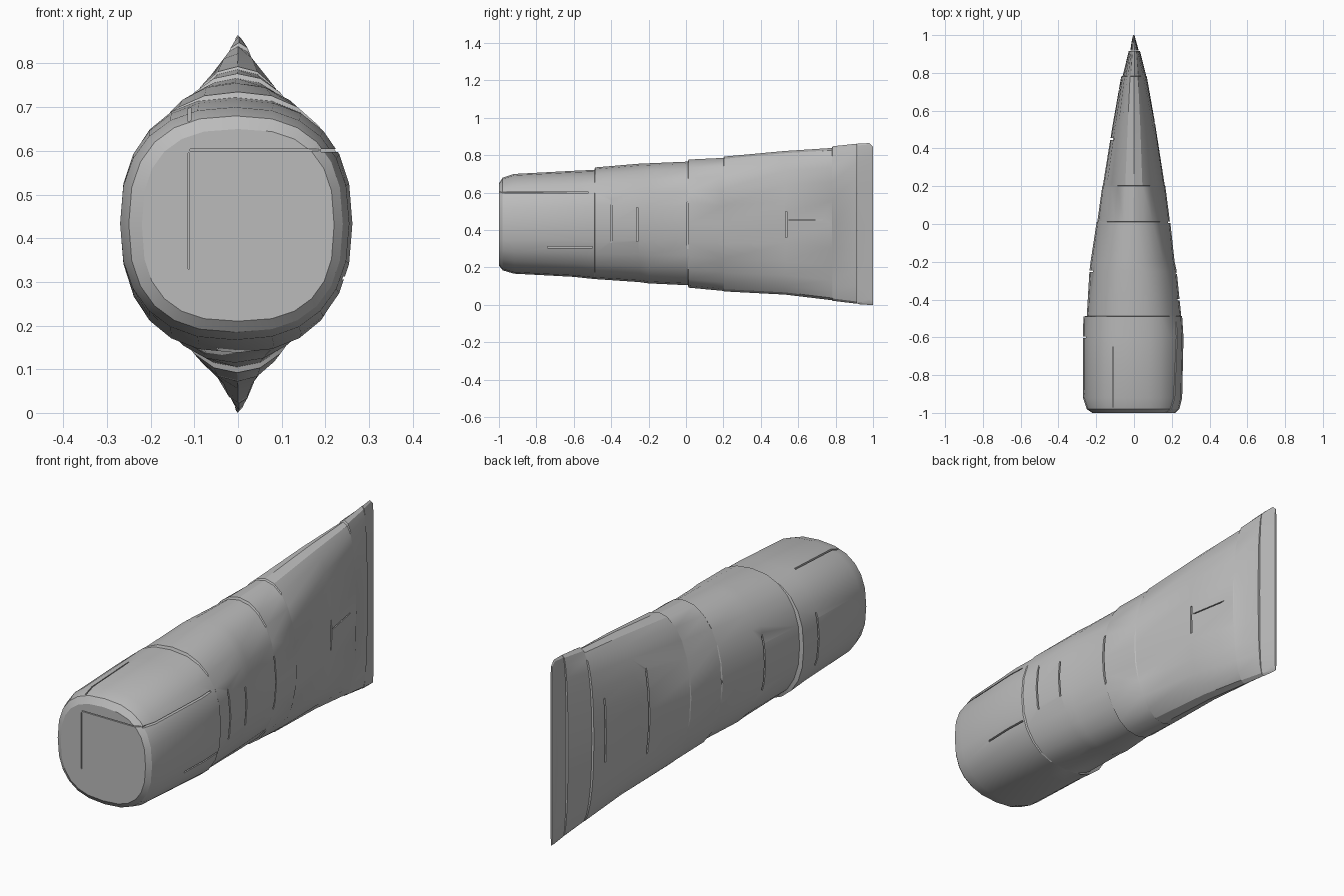
import bpy, bmesh, math
from mathutils import Matrix, Vector

cube = bpy.data.objects.get("Cube")
if cube:
    bpy.data.objects.remove(cube, do_unlink=True)

SIDES = 24

grey = bpy.data.materials.new("plain grey")
grey.use_nodes = True
GREY = (0.5, 0.5, 0.5, 1)
grey.diffuse_color = GREY
grey.node_tree.nodes["Principled BSDF"].inputs["Base Color"].default_value = GREY


def make_object(name, bm):
    bmesh.ops.recalc_face_normals(bm, faces=bm.faces)
    mesh = bpy.data.meshes.new(name)
    bm.to_mesh(mesh)
    bm.free()
    obj = bpy.data.objects.new(name, mesh)
    bpy.context.collection.objects.link(obj)
    mesh.materials.append(grey)
    return obj


def smooth(obj):
    bpy.ops.object.select_all(action='DESELECT')
    obj.select_set(True)
    bpy.context.view_layer.objects.active = obj
    bpy.ops.object.shade_smooth_by_angle(angle=math.radians(25))


def signed_power(v, e):
    return math.copysign(abs(v) ** e, v)


def loft(name, stations):
    """Closed loft through rounded sections: y, x min, x max, z min, z max, squareness."""
    bm = bmesh.new()
    rings = []
    for y, x0, x1, z0, z1, p in stations:
        ring = []
        for i in range(SIDES):
            a = math.tau * i / SIDES
            x = (x0 + x1) / 2 + (x1 - x0) / 2 * signed_power(math.cos(a), 2 / p)
            z = (z0 + z1) / 2 + (z1 - z0) / 2 * signed_power(math.sin(a), 2 / p)
            ring.append(bm.verts.new((x, y, z)))
        rings.append(ring)
    for a, b in zip(rings, rings[1:]):
        for i in range(SIDES):
            j = (i + 1) % SIDES
            bm.faces.new((a[i], a[j], b[j], b[i]))
    bm.faces.new(rings[0])
    bm.faces.new(rings[-1])
    return make_object(name, bm)


# Tube body: round at the front, flattening to the back, with slight steps
body = loft("tube_body", [
    (-1.0, -0.22, 0.22, 0.21, 0.65, 2.6),
    (-0.98, -0.25, 0.24, 0.185, 0.68, 2.5),
    (-0.92, -0.27, 0.255, 0.167, 0.70, 2.4),
    (-0.60, -0.27, 0.262, 0.15, 0.717, 2.4),
    (-0.49, -0.268, 0.255, 0.138, 0.722, 2.4),
    (-0.486, -0.25, 0.25, 0.138, 0.735, 2.3),
    (-0.25, -0.236, 0.226, 0.122, 0.755, 2.2),
    (-0.20, -0.23, 0.215, 0.115, 0.757, 2.2),
    (0.01, -0.198, 0.192, 0.105, 0.766, 2.1),
    (0.014, -0.194, 0.19, 0.092, 0.777, 2.1),
    (0.20, -0.168, 0.166, 0.075, 0.786, 2.1),
    (0.204, -0.165, 0.163, 0.072, 0.793, 2.1),
    (0.53, -0.112, 0.112, 0.055, 0.823, 2.2),
    (0.78, -0.068, 0.068, 0.025, 0.839, 2.3),
    (0.784, -0.06, 0.065, 0.022, 0.848, 2.3),
    (0.915, -0.028, 0.032, 0.006, 0.862, 2.5),
])

# Crimped end strip
crimp = loft("crimped_end", [
    (0.918, -0.02, 0.025, 0.004, 0.862, 3),
    (0.98, -0.01, 0.008, 0.0, 0.865, 4),
    (1.0, -0.005, 0.003, 0.0, 0.845, 5),
])

# Narrow seams: thin boxes cut into the body
cutter_bm = bmesh.new()


def seam(x0, x1, y0, y1, z0, z1):
    size = Vector((x1 - x0, y1 - y0, z1 - z0))
    centre = Vector((x0 + x1, y0 + y1, z0 + z1)) / 2
    bmesh.ops.create_cube(cutter_bm, size=1,
                          matrix=Matrix.LocRotScale(centre, None, size))


def upright_seam(side, surface, y, z0, z1, width=0.008):
    inner, outer = side * (surface - 0.02), side * (surface + 0.06)
    seam(min(inner, outer), max(inner, outer), y - width / 2, y + width / 2, z0, z1)


# Lengthwise and nose seams
seam(0.19, 0.3, -1.1, -0.52, 0.597, 0.604)
seam(-0.11, 0.185, -1.1, -0.985, 0.6, 0.604)
seam(-0.114, -0.111, -1.1, -0.985, 0.33, 0.595)
seam(-0.115, -0.108, -0.97, -0.65, 0.64, 0.75)
seam(0.2, 0.3, -0.74, -0.5, 0.305, 0.312)
seam(0.075, 0.15, 0.55, 0.73, 0.452, 0.457)

# Upright seams on the two flanks
for side, surface, y, z0, z1 in [
    (1, 0.244, -0.4, 0.33, 0.62), (1, 0.227, -0.26, 0.34, 0.52),
    (1, 0.192, 0.01, 0.3, 0.55), (1, 0.111, 0.535, 0.36, 0.5),
    (-1, 0.26, -0.6, 0.3, 0.55), (-1, 0.236, -0.25, 0.28, 0.58),
    (-1, 0.125, 0.45, 0.25, 0.65), (-1, 0.08, 0.71, 0.3, 0.6),
]:
    upright_seam(side, surface, y, z0, z1)

cutter = make_object("seam_cutter", cutter_bm)
cutter.hide_render = True
mod = body.modifiers.new("seams", 'BOOLEAN')
mod.operation = 'DIFFERENCE'
mod.solver = 'EXACT'
mod.object = cutter
bpy.context.view_layer.objects.active = body
bpy.ops.object.modifier_apply(modifier=mod.name)
bpy.data.objects.remove(cutter, do_unlink=True)

for obj in (body, crimp):
    smooth(obj)
